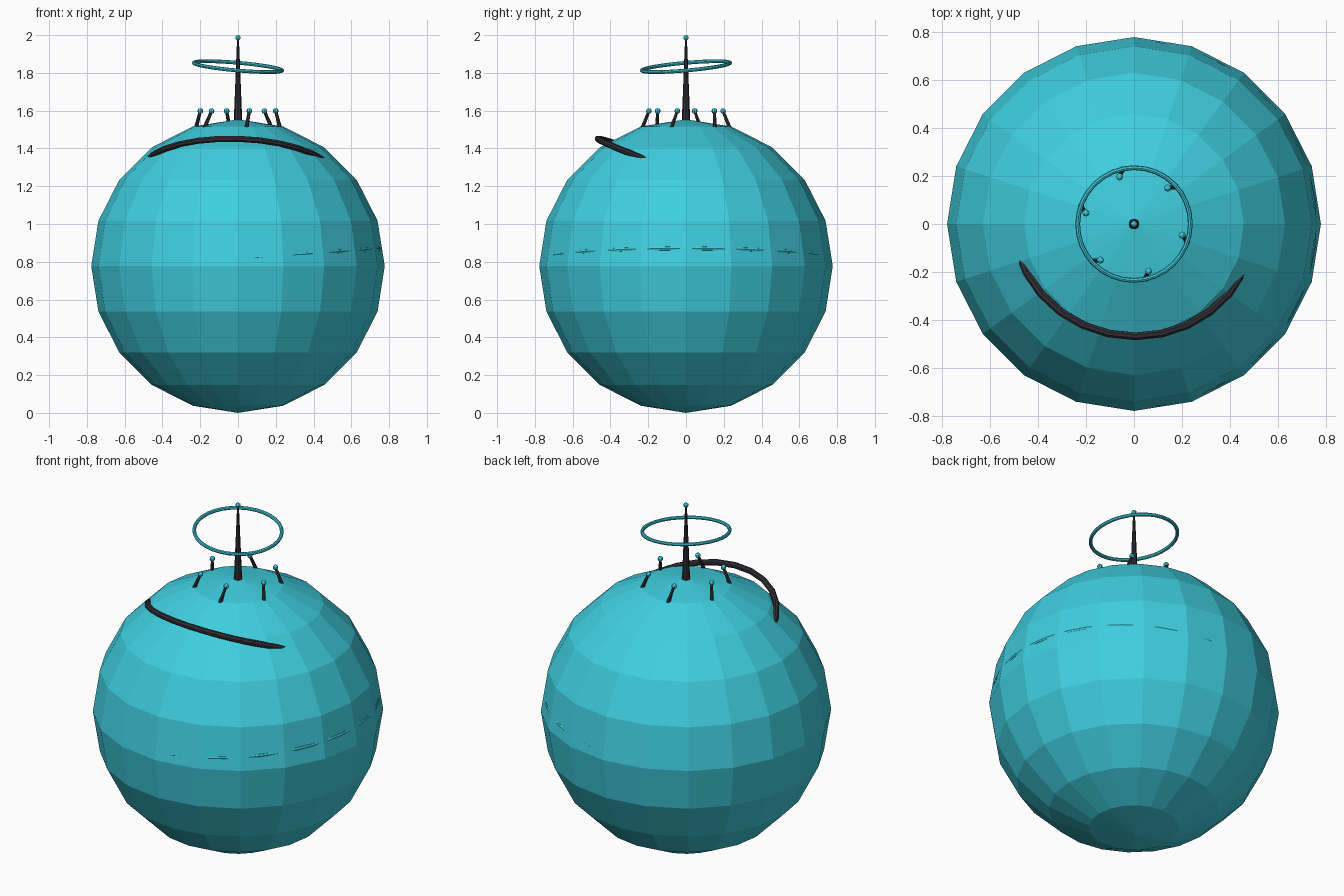
import bpy
from math import radians, cos, sin
from mathutils import Vector

if "Cube" in bpy.data.objects:
    bpy.data.objects.remove(bpy.data.objects["Cube"])


def material(name, color):
    m = bpy.data.materials.new(name)
    m.diffuse_color = (*color, 1)
    m.use_nodes = True
    m.node_tree.nodes["Principled BSDF"].inputs["Base Color"].default_value = m.diffuse_color
    return m


teal = material("teal", (0.05, 0.62, 0.74))
dark = material("dark", (0.03, 0.027, 0.035))


def finish(name, mat):
    ob = bpy.context.object
    ob.name = name
    ob.data.materials.append(mat)
    return ob


def ball(name, loc, r, seg, rings, mat):
    bpy.ops.mesh.primitive_uv_sphere_add(segments=seg, ring_count=rings, radius=r, location=loc)
    return finish(name, mat)


def ring(name, z, tilt_x, tilt_y, major, minor, seg, mat):
    bpy.ops.mesh.primitive_torus_add(
        location=(0, 0, z), rotation=(radians(tilt_x), radians(tilt_y), 0),
        major_radius=major, minor_radius=minor, major_segments=seg, minor_segments=8)
    return finish(name, mat)


def rod(name, a, b, r1, r2, mat, sides=8):
    a, b = Vector(a), Vector(b)
    bpy.ops.mesh.primitive_cone_add(
        vertices=sides, radius1=r1, radius2=r2, depth=(b - a).length, location=(a + b) / 2,
        rotation=(b - a).to_track_quat('Z', 'Y').to_euler())
    return finish(name, mat)


# Faceted body
ball("body", (0, 0, 0.777), 0.777, 20, 10, teal)

# Seam ring barely breaking the surface, and dark band rising from the front
ring("seam_ring", 0.815, 0, -4.2, 0.750, 0.012, 48, teal)
ring("front_band", 1.278, -20.3, 1.9, 0.498, 0.017, 28, dark)

# Mast with tip ball and tilted halo
rod("mast", (0, 0, 1.53), (0, 0, 1.98), 0.023, 0.005, dark)
ball("mast_tip", (0, 0, 1.986), 0.014, 8, 6, teal)
ring("halo", 1.833, 5, 5, 0.235, 0.010, 32, teal)

# Six leaning pins around the top
for i in range(6):
    head_a = radians(-13 + 60 * i)
    base_a = radians(-19 + 60 * i)
    head = (0.205 * cos(head_a), 0.205 * sin(head_a), 1.598)
    base = (0.235 * cos(base_a), 0.235 * sin(base_a), 1.51)
    rod(f"pin_{i}", base, head, 0.011, 0.008, dark, 6)
    ball(f"pin_head_{i}", head, 0.015, 8, 6, teal)
